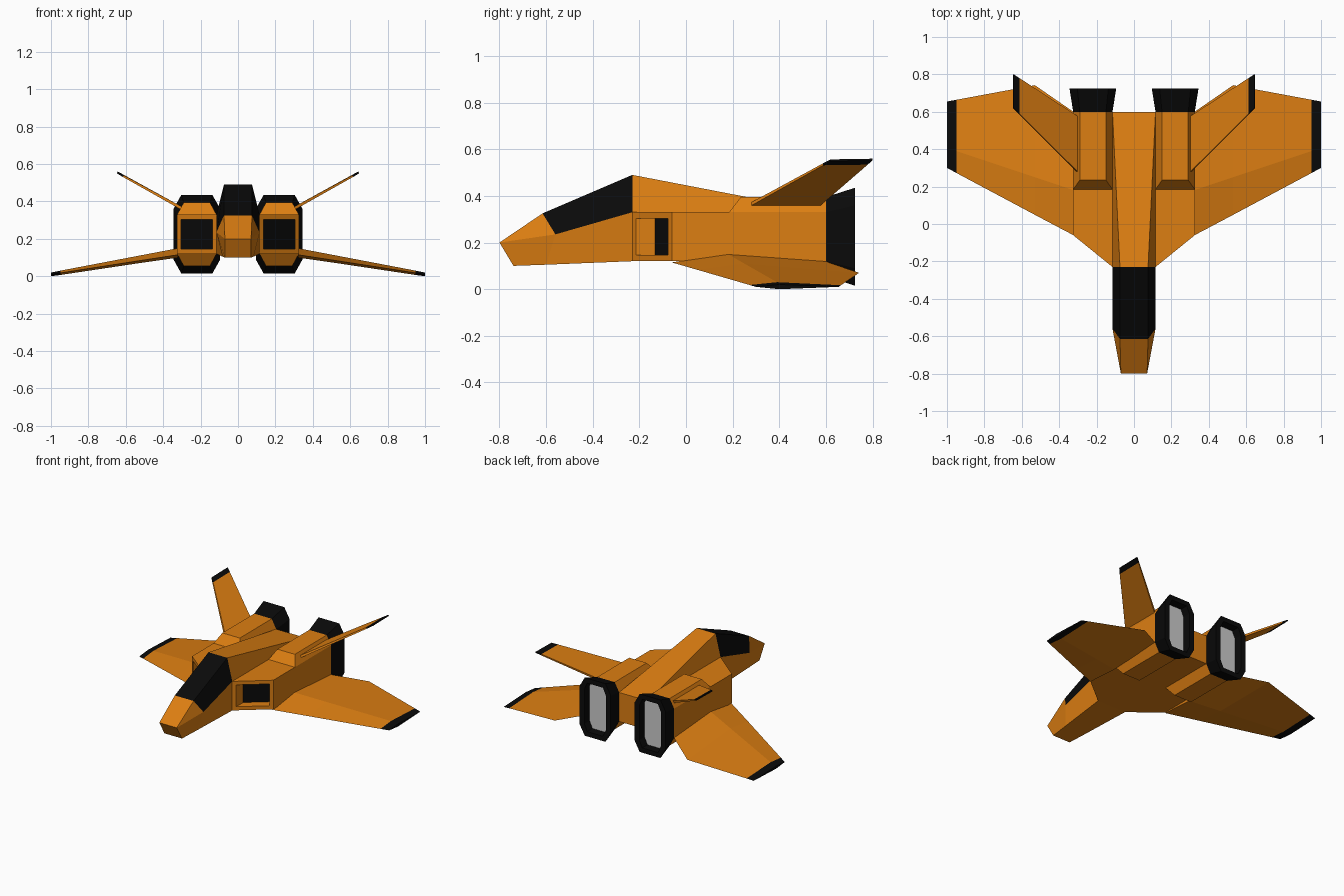
import bpy, bmesh
from mathutils import Vector

if "Cube" in bpy.data.objects:
    bpy.data.objects.remove(bpy.data.objects["Cube"])


def material(name, color):
    m = bpy.data.materials.new(name)
    m.diffuse_color = (*color, 1)
    m.use_nodes = True
    m.node_tree.nodes["Principled BSDF"].inputs["Base Color"].default_value = m.diffuse_color
    return m


ORANGE = material("orange_paint", (0.72, 0.21, 0.006))
BLACK = material("black_trim", (0.003, 0.003, 0.003))
GREY = material("exhaust_grey", (0.6, 0.6, 0.6))


def loft(name, rings, mats, black=lambda i, j: False, recess=None, mirror=True):
    """Skin matching rings; coincident points merge. recess = (cap, inset, y shift)."""
    bm = bmesh.new()
    cache = {}

    def vert(p):
        key = tuple(round(c, 4) for c in p)
        if key not in cache:
            cache[key] = bm.verts.new(key)
        return cache[key]

    def face(points, mat=0):
        vs = list(dict.fromkeys(vert(p) for p in points))
        if len(vs) > 2:
            f = bm.faces.new(vs)
            f.material_index = mat
            return f

    n = len(rings[0])
    for i in range(len(rings) - 1):
        for j in range(n):
            k = (j + 1) % n
            face((rings[i][j], rings[i][k], rings[i + 1][k], rings[i + 1][j]),
                 int(black(i, j)))
    caps = [face(rings[0], int(black(-1, 0))),
            face(rings[-1], int(black(len(rings) - 1, 0)))]
    bmesh.ops.recalc_face_normals(bm, faces=bm.faces)
    if recess:
        cap, inset, shift = recess
        f = caps[cap]
        bmesh.ops.inset_region(bm, faces=[f], thickness=inset)
        bmesh.ops.inset_region(bm, faces=[f], thickness=0)
        bmesh.ops.translate(bm, verts=f.verts, vec=(0, shift, 0))
        f.material_index = 1
    mesh = bpy.data.meshes.new(name)
    bm.to_mesh(mesh)
    bm.free()
    for m in mats:
        mesh.materials.append(m)
    ob = bpy.data.objects.new(name, mesh)
    bpy.context.collection.objects.link(ob)
    if mirror:
        ob.modifiers.new("mirror", 'MIRROR')
    return ob


def symmetric(half):
    return half + [(-x, y, z) for x, y, z in reversed(half)]


# Fuselage: nose, black canopy and tapering spine (top, shoulder, bottom points)
body = [
    [(.07, -.80, .20), (.07, -.80, .20), (.07, -.74, .10)],
    [(.075, -.615, .325), (.115, -.56, .235), (.083, -.60, .105)],
    [(.075, -.23, .49), (.115, -.23, .33), (.115, -.23, .12)],
    [(.115, .60, .33), (.115, .60, .33), (.115, .60, .12)],
]
loft("fuselage", [symmetric(r) for r in body], [ORANGE, BLACK],
     black=lambda i, j: i == 1 and j in (0, 4, 5), mirror=False)


def octagon(y, side, flat, zs, sweep=0):
    """Eight-sided engine section around x = .22; sweep slants it in plan."""
    b, lo, hi, t = zs
    pts = [(-flat, t), (flat, t), (side, hi), (side, lo),
           (flat, b), (-flat, b), (-side, lo), (-side, hi)]
    return [(.22 + x, y + sweep * x, z) for x, z in pts]


# Engine nacelles with swept, recessed intakes
box = (.12, .12, .33, .33)
full = (.055, .12, .33, .395)
loft("engine_nacelle",
     [octagon(-.145, .105, .105, box, .81), octagon(.185, .105, .105, box),
      octagon(.235, .105, .07, full), octagon(.60, .105, .07, full)],
     [ORANGE, BLACK], recess=(0, .037, .08))

# Flared exhaust nozzles with grey inner face
loft("exhaust_nozzle",
     [octagon(.60, .105, .07, full),
      octagon(.725, .125, .083, (.015, .09, .36, .435))],
     [BLACK, GREY], recess=(1, .04, -.06))


def wing_section(x, le, ridge, te):
    """Diamond section: leading edge, upper ridge, trailing edge, lower ridge."""
    y, top, bottom = ridge
    return [(x, *le), (x, y, top), (x, *te), (x, y, bottom)]


# Drooping wings with black tips
loft("wing",
     [wing_section(.32, (-.062, .115), (.18, .15, .10), (.597, .12)),
      wing_section(.53, (.049, .083), (.25, .11, .07), (.742, .07)),
      wing_section(.95, (.273, .018), (.39, .03, .007), (.664, .017)),
      wing_section(1.0, (.30, .01), (.40, .02, 0), (.655, .01))],
     [ORANGE, BLACK], black=lambda i, j: i >= 2)


# Canted tail fins with black tips
def fin_section(t, half):
    root = Vector((.295, .27, .36)), Vector((.295, .57, .36))
    tip = Vector((.645, .62, .553)), Vector((.645, .80, .556))
    n = Vector((-.49, 0, .87)) * half
    a, b = (r.lerp(e, t) for r, e in zip(root, tip))
    return [tuple(p) for p in (a + n, b + n, b - n, a - n)]


loft("tail_fin", [fin_section(0, .008), fin_section(.91, .005), fin_section(1, .004)],
     [ORANGE, BLACK], black=lambda i, j: i >= 1)
